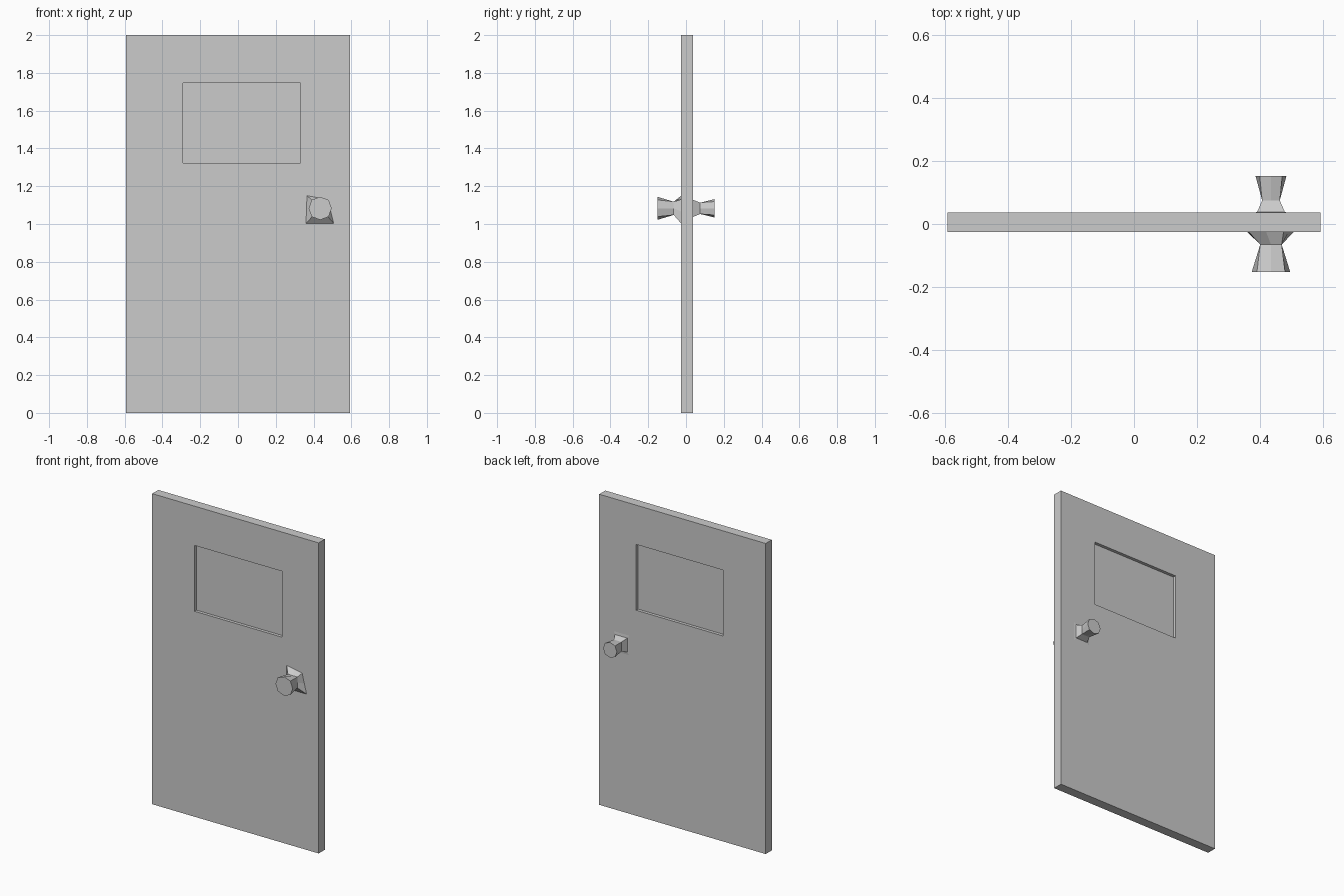
import bpy, bmesh

if "Cube" in bpy.data.objects:
    bpy.data.objects.remove(bpy.data.objects["Cube"])

Y0, Y1 = -0.026, 0.036      # door faces
KX, KZ = 0.435, 1.083       # knob axis


def box(name, x0, x1, y0, y1, z0, z1):
    bpy.ops.mesh.primitive_cube_add(size=1, location=((x0 + x1) / 2, (y0 + y1) / 2, (z0 + z1) / 2))
    ob = bpy.context.object
    ob.name = name
    ob.scale = (x1 - x0, y1 - y0, z1 - z0)
    bpy.ops.object.transform_apply(location=True, rotation=True, scale=True)
    return ob


# Door slab with a recessed window panel on each side
door = box("door_slab", -0.593, 0.593, Y0, Y1, 0, 2)
DEPTH = 0.02
for name, a, b in (("front_recess_cutter", Y0 - 0.1, Y0 + DEPTH),
                   ("back_recess_cutter", Y1 - DEPTH, Y1 + 0.1)):
    cutter = box(name, -0.29, 0.33, a, b, 1.323, 1.747)
    cutter.hide_render = True
    cutter.hide_set(True)
    mod = door.modifiers.new(name, 'BOOLEAN')
    mod.object = cutter
    mod.operation = 'DIFFERENCE'
    mod.solver = 'EXACT'


def square(corners, y):
    """Eight points: the corners (counter-clockwise from lower left) and edge midpoints."""
    pts = []
    for i, (x, z) in enumerate(corners):
        nx, nz = corners[(i + 1) % 4]
        pts += [(x, y, z), ((x + nx) / 2, y, (z + nz) / 2)]
    return pts


def even_square(hx, hz, y, cz=KZ):
    return square([(KX - hx, cz - hz), (KX + hx, cz - hz), (KX + hx, cz + hz), (KX - hx, cz + hz)], y)


def octagon(r, y):
    d = r * 0.73
    dirs = [(-d, -d), (0, -r), (d, -d), (r, 0), (d, d), (0, r), (-d, d), (-r, 0)]
    return [(KX + x, y, KZ + z) for x, z in dirs]


def knob(name, rings):
    """Loft eight-sided rings into a closed faceted knob."""
    bm = bmesh.new()
    loops = [[bm.verts.new(p) for p in ring] for ring in rings]
    for a, b in zip(loops, loops[1:]):
        for i in range(8):
            j = (i + 1) % 8
            bm.faces.new((a[i], a[j], b[j], b[i]))
    bm.faces.new(loops[0])
    bm.faces.new(loops[-1])
    bmesh.ops.recalc_face_normals(bm, faces=bm.faces)
    me = bpy.data.meshes.new(name)
    bm.to_mesh(me)
    bm.free()
    ob = bpy.data.objects.new(name, me)
    bpy.context.collection.objects.link(ob)


# Front knob: lopsided foot, narrow square neck, octagonal head
foot = [(0.36, 1.003), (0.507, 1.003), (0.475, 1.13), (0.365, 1.15)]
knob("front_knob", [square(foot, Y0),
                    even_square(0.034, 0.035, -0.065),
                    octagon(0.061, -0.152)])

# Back knob: thin flush plate, neck, smaller octagonal head
knob("back_knob", [even_square(0.06, 0.072, Y1 - 0.001),
                   even_square(0.044, 0.045, Y1 + 0.002),
                   even_square(0.028, 0.03, 0.075),
                   octagon(0.049, 0.152)])
